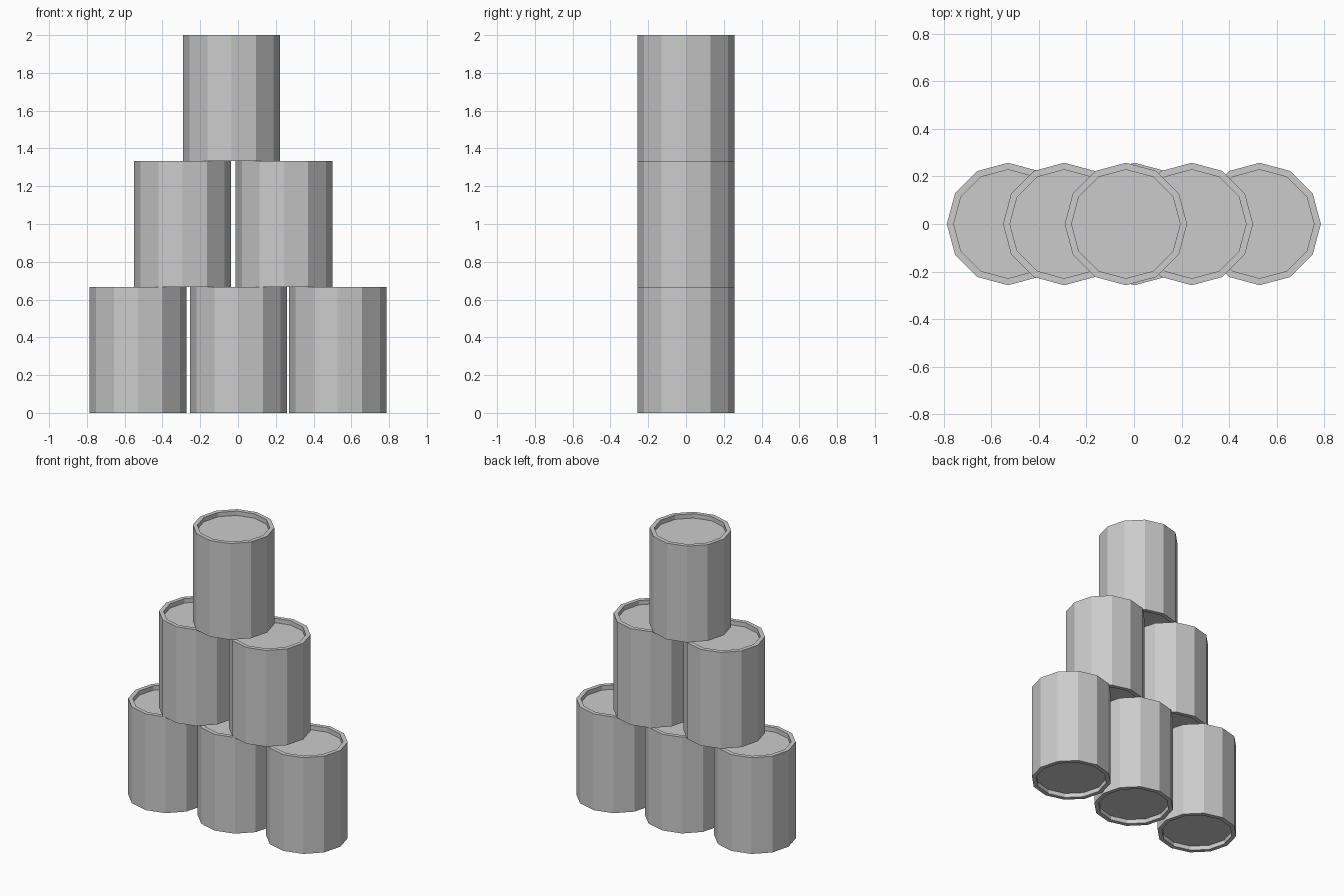
import bpy, bmesh
from mathutils import Matrix

if "Cube" in bpy.data.objects:
    bpy.data.objects.remove(bpy.data.objects["Cube"])

SIDES, RADIUS, HEIGHT = 12, 0.257, 2 / 3
RIM, RECESS = 0.029, 0.03


def make_can_mesh():
    bm = bmesh.new()
    # twelve-sided body with corners on the x and y axes
    bmesh.ops.create_cone(bm, cap_ends=True, segments=SIDES,
                          radius1=RADIUS, radius2=RADIUS, depth=HEIGHT,
                          matrix=Matrix.Translation((0, 0, HEIGHT / 2)))
    start = max(bm.verts, key=lambda v: v.co.x)
    if abs(start.co.y) > 0.01 * RADIUS:
        bmesh.ops.rotate(bm, verts=bm.verts, cent=(0, 0, 0),
                         matrix=Matrix.Rotation(3.14159265 / SIDES, 3, 'Z'))
    bm.normal_update()
    # rim and sunken lid at both ends
    for lid in [f for f in bm.faces if abs(f.normal.z) > 0.9]:
        inward = -lid.normal.copy() * RECESS
        for scale, move in (((RADIUS - RIM) / RADIUS, None), (1, inward)):
            lid = bmesh.ops.extrude_discrete_faces(bm, faces=[lid])["faces"][0]
            for v in lid.verts:
                v.co.x *= scale
                v.co.y *= scale
                if move:
                    v.co += move
    bmesh.ops.recalc_face_normals(bm, faces=bm.faces)
    mesh = bpy.data.meshes.new("can")
    bm.to_mesh(mesh)
    bm.free()
    return mesh


# pyramid of cans: x positions for each row
can = make_can_mesh()
rows = {
    "bottom": (-0.529, 0.003, 0.528),
    "middle": (-0.293, 0.243),
    "top": (-0.034,),
}
for level, (name, xs) in enumerate(rows.items()):
    for i, x in enumerate(xs):
        obj = bpy.data.objects.new(f"{name}_can_{i + 1}", can)
        obj.location = (x, 0, level * HEIGHT)
        bpy.context.collection.objects.link(obj)
